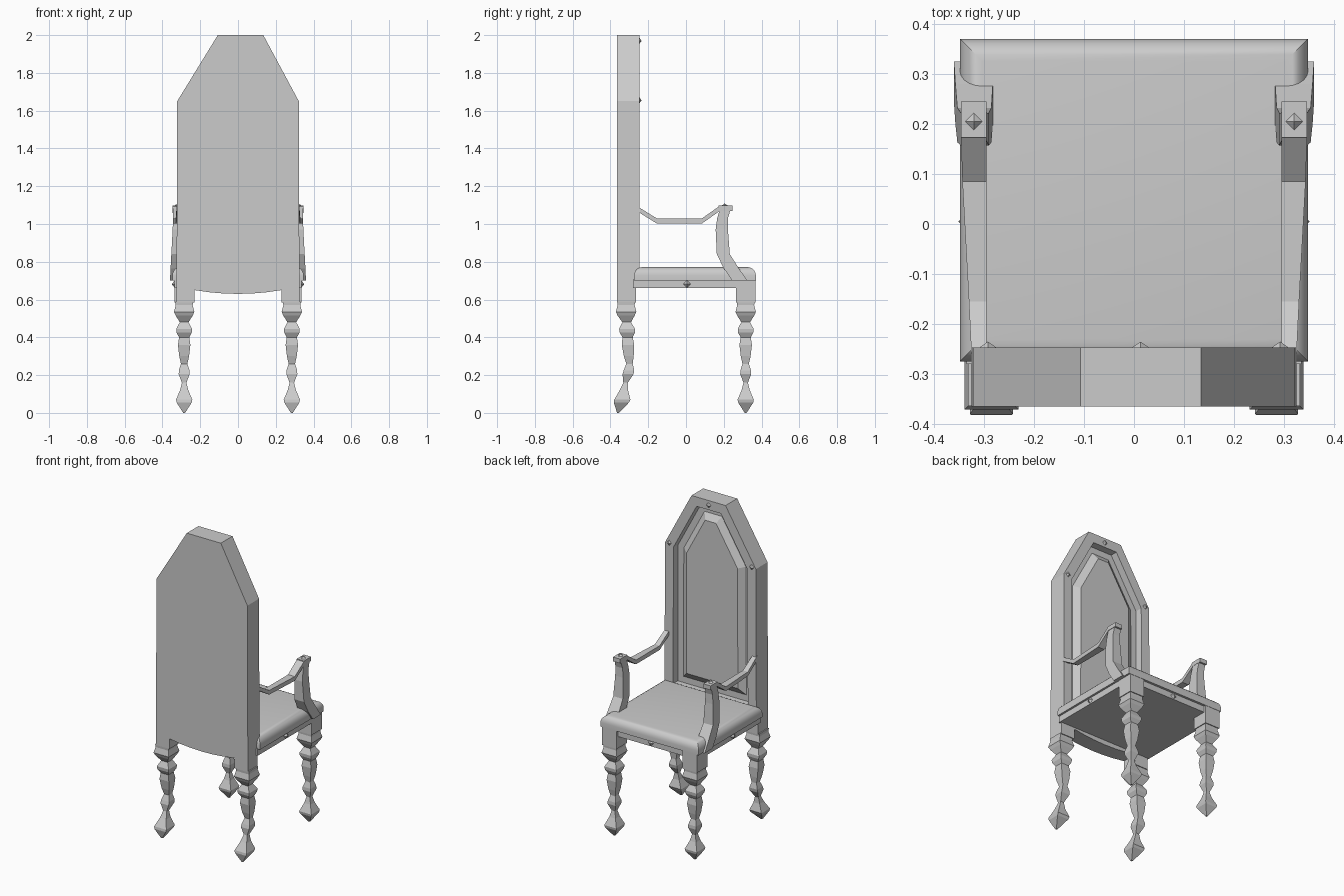
import bpy, bmesh
from mathutils import Vector

if "Cube" in bpy.data.objects:
    bpy.data.objects.remove(bpy.data.objects["Cube"])


def finish(name, bm, mirror=False):
    bmesh.ops.recalc_face_normals(bm, faces=bm.faces[:])
    mesh = bpy.data.meshes.new(name)
    bm.to_mesh(mesh)
    bm.free()
    ob = bpy.data.objects.new(name, mesh)
    bpy.context.collection.objects.link(ob)
    if mirror:
        ob.modifiers.new("mirror", 'MIRROR')
    return ob


def loft(name, rings, mirror=False):
    """Skin four-cornered rings and cap the ends."""
    bm = bmesh.new()
    loops = [[bm.verts.new(p) for p in r] for r in rings]
    for a, b in zip(loops, loops[1:]):
        for i in range(4):
            j = (i + 1) % 4
            bm.faces.new((a[i], a[j], b[j], b[i]))
    bm.faces.new(loops[0])
    bm.faces.new(loops[-1])
    return finish(name, bm, mirror)


def rect(x0, x1, y0, y1, z):
    return [(x0, y0, z), (x1, y0, z), (x1, y1, z), (x0, y1, z)]


def box(name, x0, x1, y0, y1, z0, z1, mirror=False):
    return loft(name, [rect(x0, x1, y0, y1, z0), rect(x0, x1, y0, y1, z1)], mirror)


def prism(outline, y0, y1):
    """Extrude an x-z outline along y; returns the bmesh and its front face."""
    bm = bmesh.new()
    a = [bm.verts.new((x, y0, z)) for x, z in outline]
    b = [bm.verts.new((x, y1, z)) for x, z in outline]
    n = len(a)
    for i in range(n):
        j = (i + 1) % n
        bm.faces.new((a[i], a[j], b[j], b[i]))
    bm.faces.new(a)
    face = bm.faces.new(b)
    bmesh.ops.recalc_face_normals(bm, faces=bm.faces[:])
    return bm, face


def stud(name, pos, normal, r=0.017, h=0.012, mirror=False):
    """Small four-sided pyramid stud."""
    bm = bmesh.new()
    bmesh.ops.create_cone(bm, cap_ends=True, segments=4, radius1=r, radius2=0, depth=h)
    rot = Vector(normal).to_track_quat('Z', 'Y').to_matrix()
    bmesh.ops.rotate(bm, verts=bm.verts[:], matrix=rot)
    bmesh.ops.translate(bm, verts=bm.verts[:], vec=Vector(pos) + Vector(normal) * h / 2)
    finish(name, bm, mirror)


# Tall back: arched slab with a recess and a raised, chamfered centre panel
arch = [(-0.325, 0.70), (0.325, 0.70), (0.322, 1.65), (0.134, 2.0), (-0.107, 2.0), (-0.322, 1.65)]
bm, face = prism(arch, -0.365, -0.247)
for thick, depth in ((0.06, 0), (0.002, -0.045), (0.04, 0), (0.04, 0.028)):
    bmesh.ops.inset_region(bm, faces=[face], thickness=thick, depth=depth, use_even_offset=True)
finish("back_panel", bm)

# Back apron with posts and a curved lower edge
curve = [(x / 100, 0.63 + 0.02 * (x / 23) ** 2) for x in (-23, -15, -8, 0, 8, 15, 23)]
low = [(-0.325, 0.70), (-0.325, 0.585), (-0.23, 0.585)] + curve + [(0.23, 0.585), (0.325, 0.585), (0.325, 0.70)]
bm, face = prism(low, -0.365, -0.265)
finish("back_apron", bm)

# Seat rails and cushion
box("seat_rail", -0.335, 0.335, -0.28, 0.355, 0.66, 0.705)
cushion = box("seat_cushion", -0.348, 0.348, -0.275, 0.37, 0.70, 0.772)
bm = bmesh.new()
bm.from_mesh(cushion.data)
top = [e for e in bm.edges if all(v.co.z > 0.75 for v in e.verts)]
bmesh.ops.bevel(bm, geom=top, offset=0.045, segments=5, profile=0.5, affect='EDGES')
bm.to_mesh(cushion.data)
bm.free()
bpy.context.view_layer.objects.active = cushion
cushion.select_set(True)
bpy.ops.object.shade_smooth_by_angle(angle=0.6)
cushion.select_set(False)

# Legs: height, half width, and backward sway used on the rear pair
leg = [(0.59, 0.047, 0), (0.57, 0.045, 0), (0.535, 0.054, 0), (0.515, 0.045, 0), (0.48, 0.023, 0.003),
       (0.445, 0.042, 0.005), (0.425, 0.04, 0.006), (0.40, 0.027, 0.008), (0.36, 0.033, 0.01),
       (0.30, 0.026, 0.014), (0.26, 0.017, 0.018), (0.225, 0.028, 0.015), (0.205, 0.029, 0.01),
       (0.16, 0.012, -0.003), (0.12, 0.022, -0.012), (0.07, 0.043, -0.02), (0.055, 0.04, -0.025),
       (0.0, 0.005, -0.043)]
for name, cy, sway in (("front_legs", 0.316, 0), ("rear_legs", -0.317, 1)):
    rings = []
    for z, h, s in leg:
        y = cy + s * sway
        rings.append(rect(0.285 - h, 0.285 + h, y - h, y + h, z))
    loft(name, rings, True)
box("front_leg_blocks", 0.233, 0.337, 0.264, 0.368, 0.585, 0.705, True)

# Arm supports: height, y range, x range
support = [(0.70, 0.245, 0.325, 0.28, 0.36), (0.765, 0.20, 0.28, 0.282, 0.357),
           (0.84, 0.163, 0.232, 0.285, 0.353), (0.97, 0.157, 0.222, 0.29, 0.346),
           (1.03, 0.165, 0.222, 0.294, 0.344), (1.075, 0.178, 0.235, 0.297, 0.343)]
loft("arm_supports", [rect(x0, x1, y0, y1, z) for z, y0, y1, x0, x1 in support], True)
box("arm_caps", 0.295, 0.346, 0.173, 0.245, 1.07, 1.097, True)

# Arm rails: y, top height, outer x
path = [(-0.26, 1.095, 0.325), (-0.155, 1.03, 0.33), (0.085, 1.03, 0.343), (0.18, 1.097, 0.346)]
loft("arm_rails", [[(0.295, y, z - 0.027), (x, y, z - 0.027), (x, y, z), (0.295, y, z)]
                   for y, z, x in path], True)

# Studs
stud("back_top_stud", (0.013, -0.247, 1.97), (0, 1, 0))
stud("back_side_studs", (0.292, -0.247, 1.655), (0, 1, 0), mirror=True)
stud("arm_studs", (0.32, 0.205, 1.097), (0, 0, 1), mirror=True)
stud("side_rail_studs", (0.335, 0.005, 0.682), (1, 0, 0), 0.02, 0.016, True)
stud("front_rail_stud", (0, 0.355, 0.682), (0, 1, 0), 0.02, 0.014)
